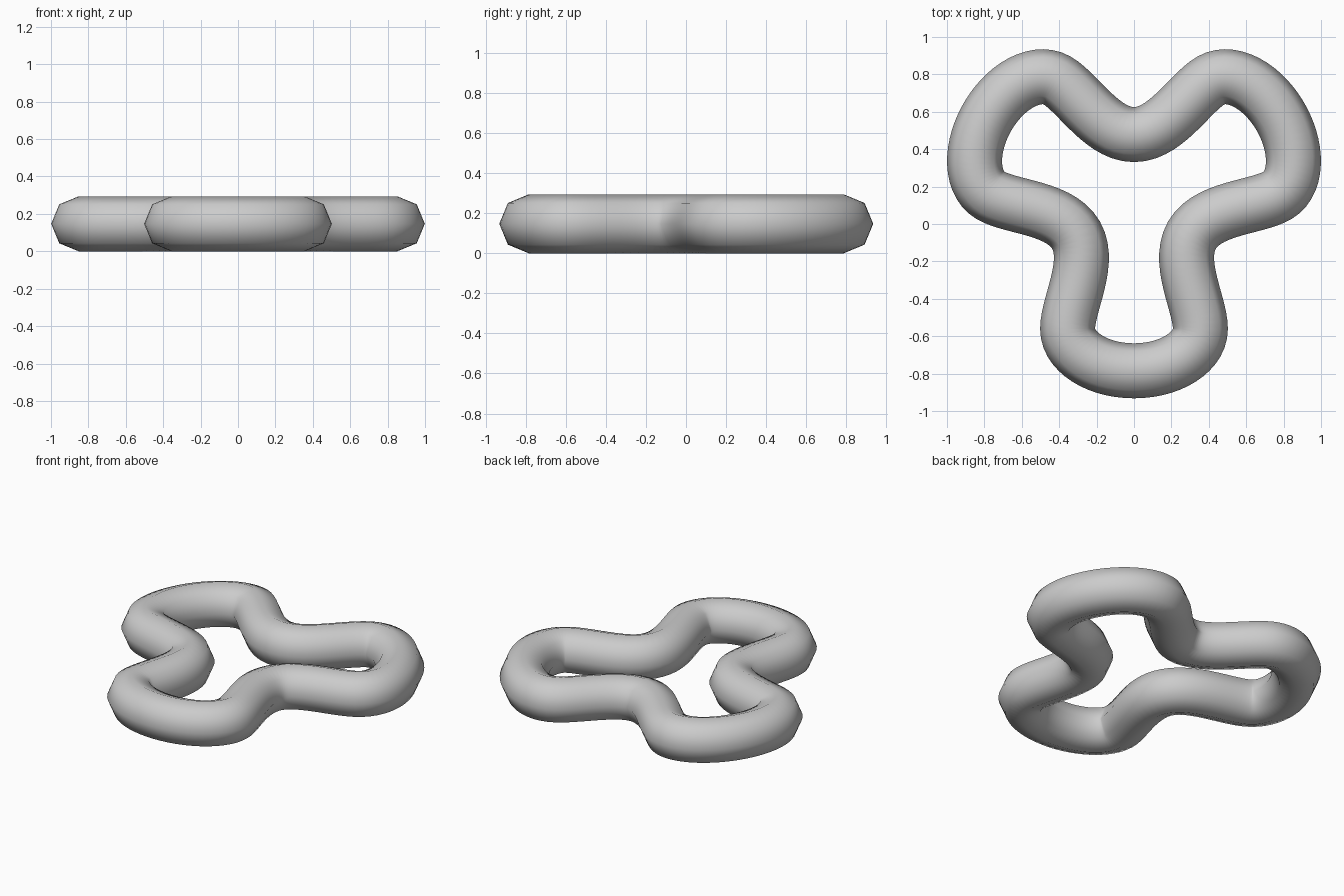
import bpy
from math import pi
from mathutils import Vector, Matrix

if "Cube" in bpy.data.objects:
    bpy.data.objects.remove(bpy.data.objects["Cube"])

RADIUS = 0.147
CENTRE_Y = 0.12

# One lobe (pointing to -y): position, tangent direction, handle lengths in / out
S = (0.5, 0.866)
lobe = [
    ((-0.355, -0.68), (0, -1), 0.13, 0.124),   # left shoulder
    ((0, -0.905), (1, 0), 0.196, 0.196),       # lobe tip
    ((0.355, -0.68), (0, 1), 0.124, 0.13),     # right shoulder
    ((0.310, -0.179), S, 0.17, 0.17),          # notch to the next lobe
]

# Closed path: the lobe repeated three times round the centre
curve = bpy.data.curves.new("three_lobed_ring", 'CURVE')
curve.dimensions = '3D'
curve.twist_mode = 'Z_UP'
curve.resolution_u = 14
curve.bevel_depth = RADIUS
curve.bevel_resolution = 2      # eight-sided tube
spline = curve.splines.new('BEZIER')
spline.bezier_points.add(len(lobe) * 3 - 1)
spline.use_cyclic_u = True
offset = Vector((0, CENTRE_Y, RADIUS))
for k in range(3):
    rot = Matrix.Rotation(k * 2 * pi / 3, 3, 'Z')
    for i, (pos, tan, h_in, h_out) in enumerate(lobe):
        p, t = Vector((*pos, 0)), Vector((*tan, 0))
        bp = spline.bezier_points[k * len(lobe) + i]
        bp.handle_left_type = bp.handle_right_type = 'FREE'
        bp.co = rot @ p + offset
        bp.handle_left = rot @ (p - t * h_in) + offset
        bp.handle_right = rot @ (p + t * h_out) + offset
spline.use_smooth = True

# Tube turned into a smooth mesh
ring = bpy.data.objects.new("three_lobed_ring", curve)
bpy.context.collection.objects.link(ring)
bpy.context.view_layer.objects.active = ring
ring.select_set(True)
bpy.ops.object.convert(target='MESH')
bpy.ops.object.shade_smooth()
